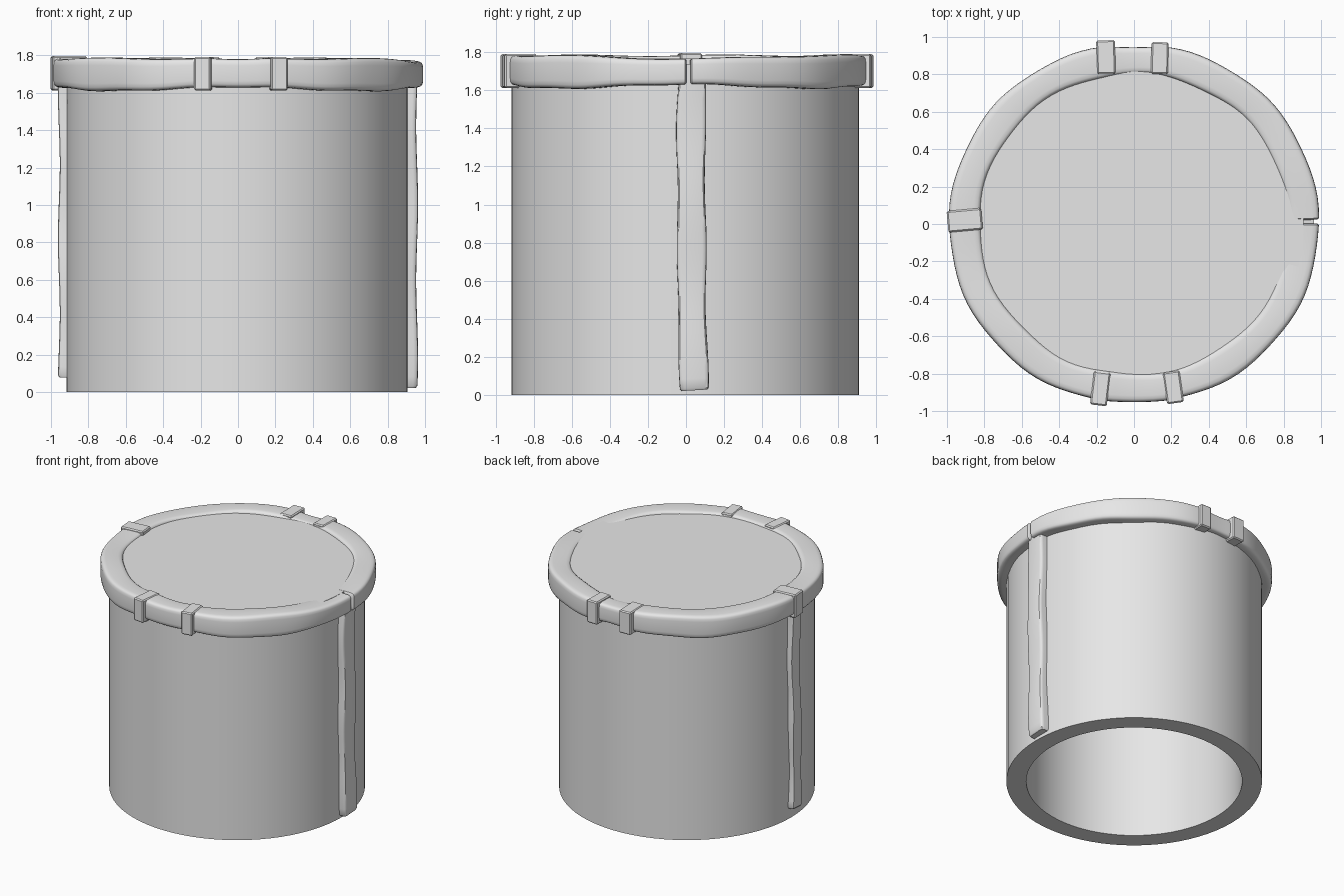
import bpy, bmesh
from math import sin, cos, pi, tau, exp, copysign
from mathutils import Matrix, Vector

cube = bpy.data.objects.get("Cube")
if cube:
    bpy.data.objects.remove(cube, do_unlink=True)

gray = bpy.data.materials.new("plain_gray")
gray.use_nodes = True
gray.diffuse_color = (0.8, 0.8, 0.8, 1)
gray.node_tree.nodes["Principled BSDF"].inputs["Base Color"].default_value = (0.8, 0.8, 0.8, 1)


def make_object(name, bm, smooth_angle=None):
    bmesh.ops.recalc_face_normals(bm, faces=bm.faces)
    mesh = bpy.data.meshes.new(name)
    bm.to_mesh(mesh)
    bm.free()
    mesh.materials.append(gray)
    obj = bpy.data.objects.new(name, mesh)
    bpy.context.collection.objects.link(obj)
    if smooth_angle:
        bpy.ops.object.select_all(action="DESELECT")
        obj.select_set(True)
        bpy.context.view_layer.objects.active = obj
        bpy.ops.object.shade_smooth_by_angle(angle=smooth_angle)
    return obj


def loft(name, sections, smooth_angle):
    """Skin a list of closed sections and cap both ends."""
    bm = bmesh.new()
    rings = [[bm.verts.new(p) for p in s] for s in sections]
    for a, b in zip(rings, rings[1:]):
        for i in range(len(a)):
            j = (i + 1) % len(a)
            bm.faces.new((a[i], a[j], b[j], b[i]))
    bm.faces.new(rings[0])
    bm.faces.new(rings[-1])
    return make_object(name, bm, smooth_angle)


def rounded_square(count, power):
    """Points of a unit square with soft corners."""
    pts = []
    for i in range(count):
        t = tau * (i + 0.5) / count
        c, s = cos(t), sin(t)
        pts.append((copysign(abs(c) ** (2 / power), c), copysign(abs(s) ** (2 / power), s)))
    return pts


# Hollow drum shell, closed on top and open below
def shell():
    bm = bmesh.new()
    profile = [(0, 1.63), (0.77, 1.63), (0.77, 0), (0.912, 0), (0.912, 1.766), (0, 1.766)]
    verts = [bm.verts.new((r, 0, z)) for r, z in profile]
    edges = [bm.edges.new(pair) for pair in zip(verts, verts[1:])]
    bmesh.ops.spin(bm, geom=verts + edges, cent=(0, 0, 0), axis=(0, 0, 1),
                   angle=tau, steps=72, use_duplicate=False)
    bmesh.ops.remove_doubles(bm, verts=bm.verts, dist=0.0005)
    bmesh.ops.translate(bm, verts=bm.verts, vec=(-0.005, -0.004, 0))
    make_object("drum_shell", bm, 0.5)


shell()


# Lumpy rim band, split at the left side and pinched between the front and back clips
def rim_section(theta, shrink):
    c, s = cos(theta), sin(theta)
    pinch = exp(-(c / 0.13) ** 4)
    outer = 0.957 + 0.032 * abs(c) ** 1.2 - 0.008 * pinch + 0.004 * sin(11 * theta)
    inner = 0.802 + 0.022 * c * c + 0.006 * sin(9 * theta + 1)
    top = 1.784 - 0.018 * max(0, c) ** 8 - 0.008 * pinch + 0.004 * sin(7 * theta)
    bottom = 1.630 - 0.022 * sin(2 * theta) ** 2 + 0.003 * sin(13 * theta)
    mid_r, half_r = (outer + inner) / 2, (outer - inner) / 2 * shrink
    mid_z, half_z = (top + bottom) / 2, (top - bottom) / 2 * shrink
    points = []
    for u, v in rounded_square(20, 6):
        r = mid_r + half_r * u
        points.append((r * c, r * s, mid_z + half_z * v))
    return points


def rim_half(name, start, end):
    steps = 56
    sections = []
    for i in range(steps + 1):
        sections.append(rim_section(start + (end - start) * i / steps, 1))
    for i, shift in ((0, -0.008), (steps, 0.008)):
        edge = start if i == 0 else end
        cap = rim_section(edge + shift, 0.86)
        if i == 0:
            sections.insert(0, cap)
        else:
            sections.append(cap)
    loft(name, sections, 0.7)


rim_half("rim_band_back", 0.032, pi)
rim_half("rim_band_front", pi, tau - 0.005)


# Clips wrapped over the rim
def clip(name, x, y, width, depth, turn, top=1.79, bottom=1.612, lean=0):
    bm = bmesh.new()
    bmesh.ops.create_cube(bm, size=1)
    bmesh.ops.scale(bm, verts=bm.verts, vec=(width, depth, top - bottom))
    bmesh.ops.bevel(bm, geom=bm.edges[:], offset=0.008, segments=1, affect="EDGES")
    place = (Matrix.Translation((x, y, (top + bottom) / 2))
             @ Matrix.Rotation(turn, 4, "Z") @ Matrix.Rotation(lean, 4, "Y"))
    bmesh.ops.transform(bm, matrix=place, verts=bm.verts)
    make_object(name, bm)


clip("clip_front_right", -0.18, -0.88, 0.09, 0.18, -0.12)
clip("clip_front_left", 0.21, -0.873, 0.09, 0.17, 0.14)
clip("clip_back_right", -0.15, 0.892, 0.10, 0.18, 0.03)
clip("clip_back_left", 0.138, 0.887, 0.092, 0.17, -0.02)
clip("clip_side_right", -0.905, 0.02, 0.115, 0.185, pi / 2 + 0.09, top=1.795)


# Uneven vertical straps down both sides
def strap(name, side, y_mid, width, low, high, phase):
    steps = 28
    sections = []
    for i in range(-1, steps + 1):
        t = max(i, 0) / steps
        z = low + (high - low) * t + (0.012 if i == 0 else 0)
        shrink = 0.9 if i < 0 else 1
        half = (width / 2 + 0.004 * sin(17 * t + phase)) * shrink
        mid = y_mid + 0.01 * cos(3 * pi * t / 2 + phase) - 0.004 * sin(9 * t)
        outer = 0.958 + 0.005 * sin(13 * t + phase) - (0.008 if i < 0 else 0)
        x_mid, x_half = (outer + 0.8) / 2, (outer - 0.8) / 2
        sections.append([(side * (x_mid + x_half * u), mid + half * v, z + 0.004 * v)
                         for u, v in rounded_square(16, 9)])
    loft(name, sections, 0.6)


strap("strap_left", 1, 0.035, 0.15, 0.025, 1.74, 0.4)
strap("strap_right", -1, -0.015, 0.11, 0.08, 1.72, 2.0)
